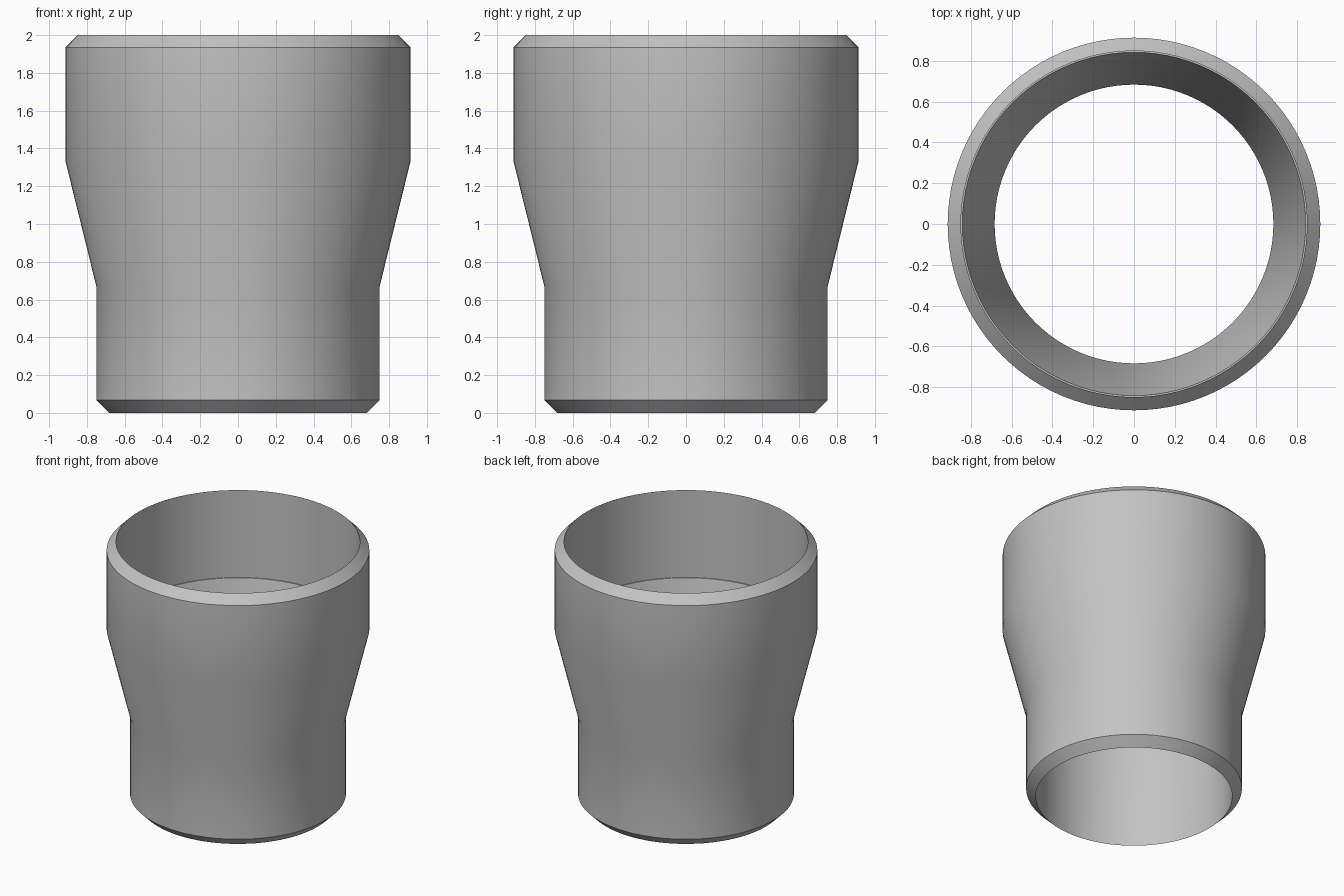
import bpy
import bmesh
import math
from mathutils import Matrix

default = bpy.data.objects.get("Cube")
if default:
    bpy.data.objects.remove(default, do_unlink=True)

# Plain grey metal
metal = bpy.data.materials.new("grey_metal")
metal.use_nodes = True
colour = (0.55, 0.55, 0.55, 1.0)
metal.diffuse_color = colour
metal.node_tree.nodes["Principled BSDF"].inputs["Base Color"].default_value = colour

SEGMENTS = 96

# Closed wall section (radius, height): outside going up, then the bore going down
profile = [
    (0.683, 0.0), (0.75, 0.067), (0.75, 0.67), (0.913, 1.33), (0.913, 1.935), (0.848, 2.0),
    (0.848, 1.33), (0.841, 1.33), (0.683, 0.67),
]

# Lathe the section into a hollow reducer
bm = bmesh.new()
rings = []
for radius, height in profile:
    ring = []
    for i in range(SEGMENTS):
        a = math.tau * i / SEGMENTS
        ring.append(bm.verts.new((radius * math.cos(a), radius * math.sin(a), height)))
    rings.append(ring)
for k, lower in enumerate(rings):
    upper = rings[(k + 1) % len(rings)]
    for i in range(SEGMENTS):
        j = (i + 1) % SEGMENTS
        bm.faces.new((lower[i], lower[j], upper[j], upper[i]))
bmesh.ops.recalc_face_normals(bm, faces=bm.faces)

mesh = bpy.data.meshes.new("pipe_reducer")
bm.to_mesh(mesh)
bm.free()
mesh.materials.append(metal)
reducer = bpy.data.objects.new("pipe_reducer", mesh)
bpy.context.collection.objects.link(reducer)

# Smooth walls, sharp chamfers and bore ledge
bpy.ops.object.select_all(action="DESELECT")
reducer.select_set(True)
bpy.context.view_layer.objects.active = reducer
bpy.ops.object.shade_smooth_by_angle(angle=math.radians(30))
